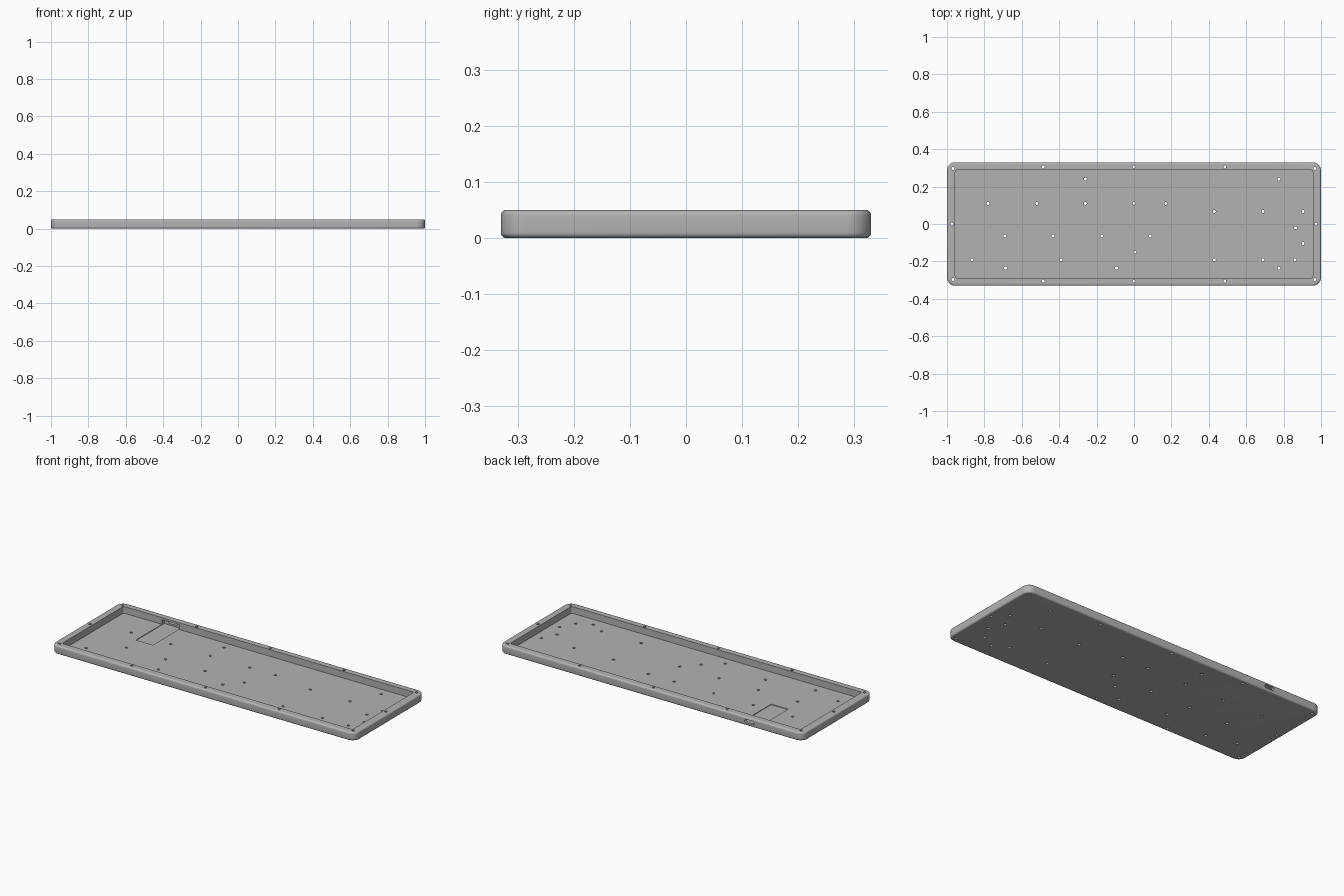
import bpy, bmesh, math
from mathutils import Matrix

if "Cube" in bpy.data.objects:
    bpy.data.objects.remove(bpy.data.objects["Cube"], do_unlink=True)

grey = bpy.data.materials.new("plain grey")
grey.use_nodes = True
colour = (0.45, 0.45, 0.45, 1)
grey.diffuse_color = colour
grey.node_tree.nodes["Principled BSDF"].inputs["Base Color"].default_value = colour

HALF_X, HALF_Y, HEIGHT = 1.0, 0.33, 0.05
FLOOR = 0.01
FILLET = 0.01


def rounded_rect(hx, hy, r, steps=10):
    """Outline of a rectangle with round corners, counter-clockwise."""
    points = []
    for i, (sx, sy) in enumerate([(1, 1), (-1, 1), (-1, -1), (1, -1)]):
        for k in range(steps + 1):
            a = math.pi / 2 * (i + k / steps)
            points.append((sx * (hx - r) + r * math.cos(a),
                           sy * (hy - r) + r * math.sin(a)))
    return points


def loft(bm, rings):
    """Skin a stack of (outline, z) rings into a closed solid."""
    loops = [[bm.verts.new((x, y, z)) for x, y in outline] for outline, z in rings]
    n = len(loops[0])
    for low, high in zip(loops, loops[1:]):
        for i in range(n):
            j = (i + 1) % n
            bm.faces.new((low[i], low[j], high[j], high[i]))
    bm.faces.new(loops[0][::-1])
    bm.faces.new(loops[-1])


def make_object(name, bm):
    mesh = bpy.data.meshes.new(name)
    bmesh.ops.recalc_face_normals(bm, faces=bm.faces)
    bm.to_mesh(mesh)
    bm.free()
    mesh.materials.append(grey)
    obj = bpy.data.objects.new(name, mesh)
    bpy.context.collection.objects.link(obj)
    return obj


def prism(name, outline, z0, z1):
    bm = bmesh.new()
    loft(bm, [(outline, z0), (outline, z1)])
    return make_object(name, bm)


def cut(target, cutter):
    cutter.hide_render = True
    mod = target.modifiers.new(cutter.name, 'BOOLEAN')
    mod.operation = 'DIFFERENCE'
    mod.solver = 'EXACT'
    mod.object = cutter
    bpy.context.view_layer.objects.active = target
    bpy.ops.object.modifier_apply(modifier=mod.name)
    bpy.data.objects.remove(cutter, do_unlink=True)


# Outer shell with filleted top and bottom edges
arc = [math.pi / 2 * k / 5 for k in range(6)]
levels = [(FILLET * (1 - math.sin(a)), FILLET * (1 - math.cos(a))) for a in arc]
levels += [(i, HEIGHT - z) for i, z in reversed(levels)]
bm = bmesh.new()
loft(bm, [(rounded_rect(HALF_X - i, HALF_Y - i, 0.045 - i), z) for i, z in levels])
tray = make_object("case_tray", bm)

# Main cavity
cut(tray, prism("cavity", rounded_rect(0.956, 0.289, 0.012, 5), FLOOR, HEIGHT + 0.02))

# Connector recess in the floor, running into the back wall
port_x = -0.648
recess = prism("connector_recess", rounded_rect(0.056, 0.134, 0.004, 3), 0.006, 0.038)
recess.data.transform(Matrix.Translation((port_x, 0.179, 0)))
cut(tray, recess)

# Round-ended port opening through the back wall
port = prism("port_opening", rounded_rect(0.031, 0.0105, 0.0104, 6), -0.03, 0.03)
port.data.transform(Matrix.Translation((port_x, 0.33, 0.0265))
                    @ Matrix.Rotation(math.pi / 2, 4, 'X'))
cut(tray, port)

# Screw holes: a ring around the rim, then rows across the floor
rim = [(x, s * y) for s in (1, -1)
       for x, y in [(-0.967, 0.297), (-0.485, 0.305), (0, 0.305),
                    (0.485, 0.305), (0.967, 0.297)]]
rim += [(-0.974, 0), (0.974, 0)]
rows = {
    0.24: (-0.26, 0.775),
    0.11: (-0.78, -0.52, -0.26, 0, 0.17),
    0.067: (0.43, 0.69, 0.905),
    -0.02: (0.863,),
    -0.064: (-0.69, -0.433, -0.172, 0.086),
    -0.105: (0.905,),
    -0.15: (0.005,),
    -0.192: (-0.866, -0.39, 0.43, 0.69, 0.861),
    -0.236: (-0.687, -0.093, 0.775),
}
holes = rim + [(x, y) for y, xs in rows.items() for x in xs]
bm = bmesh.new()
for x, y in holes:
    bmesh.ops.create_cone(bm, cap_ends=True, segments=16, radius1=0.008,
                          radius2=0.008, depth=0.2,
                          matrix=Matrix.Translation((x, y, 0)))
cut(tray, make_object("screw_holes", bm))

# Smooth fillets, crisp edges
bpy.ops.object.select_all(action='DESELECT')
tray.select_set(True)
bpy.context.view_layer.objects.active = tray
bpy.ops.object.shade_smooth_by_angle(angle=math.radians(35))
